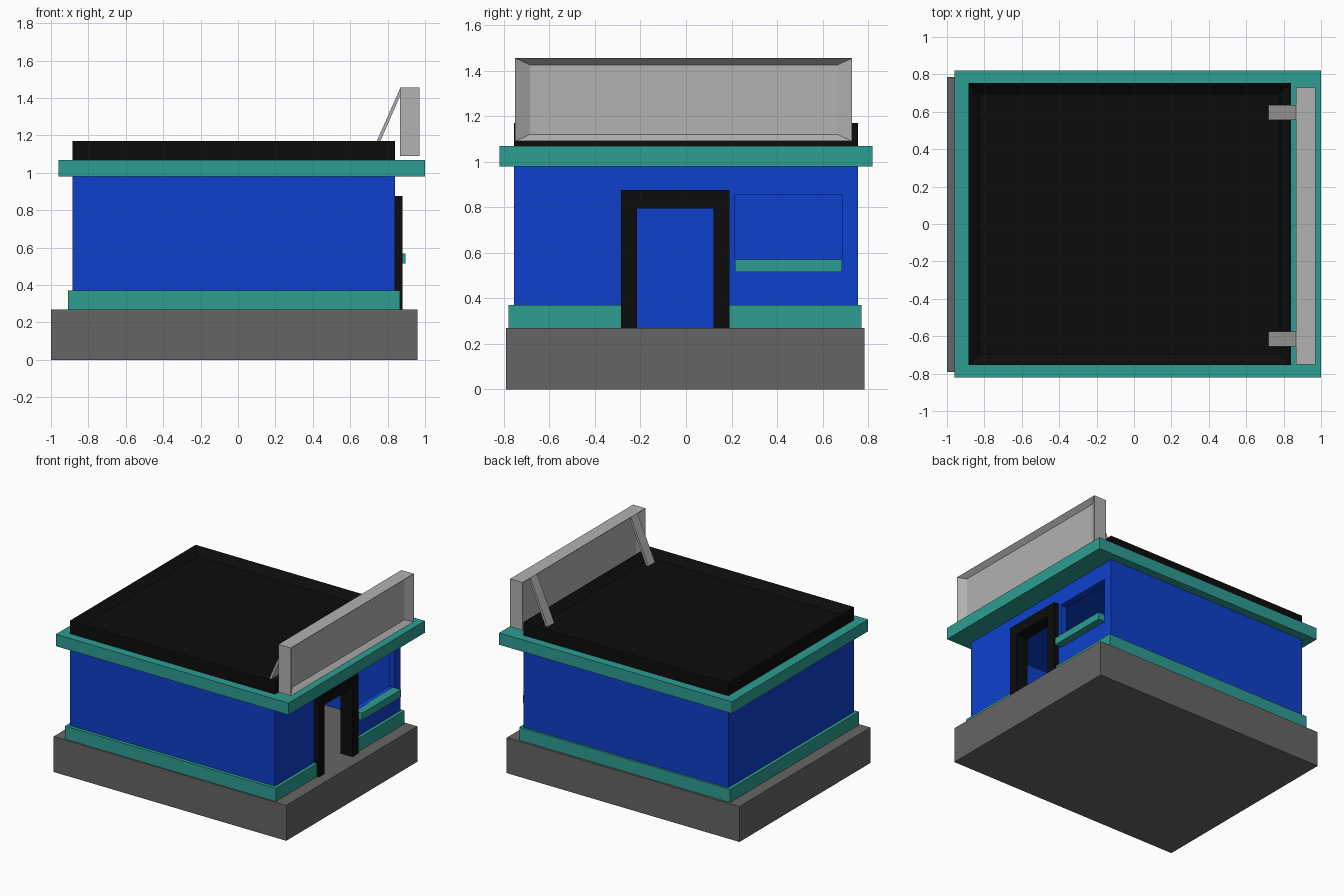
import bpy, bmesh
from mathutils import Vector

cube = bpy.data.objects.get("Cube")
if cube:
    bpy.data.objects.remove(cube, do_unlink=True)


def material(name, hex_code):
    """Flat material from an sRGB hex colour."""
    srgb = [int(hex_code[i:i + 2], 16) / 255 for i in (0, 2, 4)]
    rgba = [((c + 0.055) / 1.055) ** 2.4 if c > 0.04 else c / 12.92 for c in srgb] + [1]
    mat = bpy.data.materials.new(name)
    mat.use_nodes = True
    mat.diffuse_color = rgba
    mat.node_tree.nodes["Principled BSDF"].inputs["Base Color"].default_value = rgba
    return mat


BLUE = material("wall blue", "0d40cc")
TEAL = material("trim teal", "2d9d91")
BLACK = material("roof black", "0c0c0c")
CONCRETE = material("concrete grey", "656565")
LIGHT = material("sign light grey", "b2b2b2")


def finish(name, bm, mat):
    bmesh.ops.recalc_face_normals(bm, faces=bm.faces)
    mesh = bpy.data.meshes.new(name)
    bm.to_mesh(mesh)
    bm.free()
    mesh.materials.append(mat)
    obj = bpy.data.objects.new(name, mesh)
    bpy.context.collection.objects.link(obj)
    return obj


def extrude_all(bm, offset):
    ext = bmesh.ops.extrude_face_region(bm, geom=bm.faces[:])
    verts = [g for g in ext["geom"] if isinstance(g, bmesh.types.BMVert)]
    bmesh.ops.translate(bm, verts=verts, vec=offset)


def prism(name, profile, offset, mat):
    """Flat 3D outline extruded along an offset, original face kept as a cap."""
    bm = bmesh.new()
    bottom = [bm.verts.new(p) for p in profile]
    top = [bm.verts.new(Vector(p) + Vector(offset)) for p in profile]
    bm.faces.new(bottom)
    bm.faces.new(top[::-1])
    for i in range(len(profile)):
        j = (i + 1) % len(profile)
        bm.faces.new((bottom[i], bottom[j], top[j], top[i]))
    return finish(name, bm, mat)


def box(name, x, y, z, mat, recess_axis=None, rim=0, depth=0):
    """Box between limits; faces along recess_axis can be inset and sunk."""
    bm = bmesh.new()
    bmesh.ops.create_cube(bm, size=1)
    for v in bm.verts:
        v.co = [lim[c > 0] for lim, c in zip((x, y, z), v.co)]
    bm.normal_update()
    if recess_axis:
        axis = Vector(recess_axis)
        sunk = [f for f in bm.faces if abs(f.normal.dot(axis)) > 0.9 and
                (axis.x or f.normal.z > 0)]
        bmesh.ops.inset_individual(bm, faces=sunk, thickness=rim, use_even_offset=True)
        for f in sunk:
            bmesh.ops.translate(bm, verts=f.verts[:], vec=-f.normal * depth)
    return finish(name, bm, mat)


X0, X1, Y = -0.885, 0.84, 0.755       # outer wall limits
GROUND, EAVE = 0.27, 0.98
T = 0.05                              # wall thickness
DOOR, DOOR_TOP = (-0.285, 0.19), 0.875
WINDOW, WINDOW_Z = (0.215, 0.685), (0.57, 0.855)

# Foundation
box("foundation", (-1, 0.96), (-0.79, 0.785), (0, GROUND), CONCRETE)

# Side and back walls as one U-shaped shell
shell = [(X1 - T, -Y), (X0, -Y), (X0, Y), (X1 - T, Y),
         (X1 - T, Y - T), (X0 + T, Y - T), (X0 + T, T - Y), (X1 - T, T - Y)]
prism("side_and_back_walls", [(a, b, GROUND) for a, b in shell],
      (0, 0, EAVE - GROUND), BLUE)

# Entrance wall: grid of cells, leaving out the door and window openings
ys = (-Y, *DOOR, *WINDOW, Y)
zs = (GROUND, WINDOW_Z[0], WINDOW_Z[1], DOOR_TOP, EAVE)
bm = bmesh.new()
grid = [[bm.verts.new((X1 - T, b, c)) for c in zs] for b in ys]
for i in range(len(ys) - 1):
    for j in range(len(zs) - 1):
        in_door = i == 1 and j < 3
        in_window = i == 3 and j == 1
        if not (in_door or in_window):
            bm.faces.new((grid[i][j], grid[i + 1][j], grid[i + 1][j + 1], grid[i][j + 1]))
extrude_all(bm, (T, 0, 0))
finish("entrance_wall", bm, BLUE)
box("ceiling", (X0 + T, X1 - T), (T - Y, Y - T), (EAVE - 0.02, EAVE), BLUE)

# Plinth band wrapping the walls, open at the door
px0, px1, py0, py1 = -0.91, 0.865, -0.78, 0.77
i = 0.02                              # how far the band sinks into the walls
band = [(px1, DOOR[0]), (px1, py0), (px0, py0), (px0, py1), (px1, py1), (px1, DOOR[1]),
        (X1 - i, DOOR[1]), (X1 - i, Y - i), (X0 + i, Y - i),
        (X0 + i, i - Y), (X1 - i, i - Y), (X1 - i, DOOR[0])]
prism("plinth_band", [(a, b, GROUND) for a, b in band], (0, 0, 0.1), TEAL)

# Door surround and window sill
w = 0.07
a, b = DOOR
surround = [(a, GROUND), (a, DOOR_TOP), (b, DOOR_TOP), (b, GROUND),
            (b - w, GROUND), (b - w, DOOR_TOP - 0.08), (a + w, DOOR_TOP - 0.08), (a + w, GROUND)]
prism("door_surround", [(0.78, p, q) for p, q in surround], (0.1, 0, 0), BLACK)
box("window_sill", (X1 - 0.01, 0.895), WINDOW, (0.515, 0.57), TEAL)

# Eave slab and roof with a raised rim
box("eave_slab", (-0.96, 1), (-0.82, 0.82), (EAVE, 1.07), TEAL)
box("roof", (X0, X1), (-Y, Y), (1.07, 1.17), BLACK, (0, 0, 1), 0.06, 0.05)

# Blank signboard, recessed on both broad sides, with slanted braces
sign = box("signboard", (0.865, 0.97), (-0.75, 0.73), (1.09, 1.455), LIGHT,
           (1, 0, 0), 0.03, 0.035)
for v in sign.data.vertices:          # wider frame at the two ends
    if 0.69 < abs(v.co.y) < 0.725:
        v.co.y -= 0.035 if v.co.y > 0 else -0.035
for name, y in (("right_brace", -0.655), ("left_brace", 0.555)):
    prism(name, [(0.72, y, 1.12), (0.74, y, 1.12), (0.868, y, 1.415), (0.868, y, 1.455)],
          (0, 0.08, 0), LIGHT)
